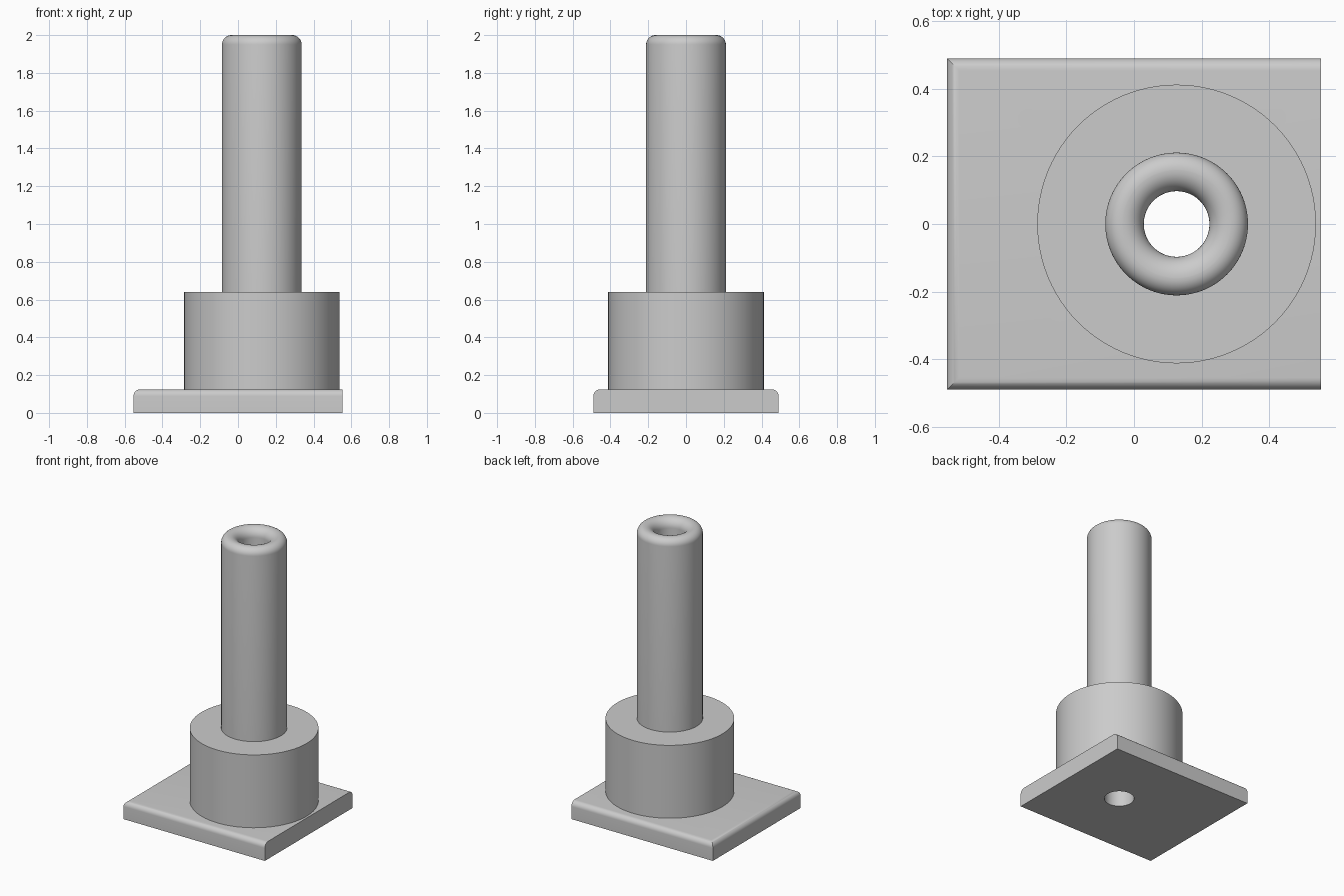
import bpy, bmesh, math

if "Cube" in bpy.data.objects:
    bpy.data.objects.remove(bpy.data.objects["Cube"])

AXIS_X = 0.126          # column centre line
BORE, TUBE, COLLAR = 0.097, 0.211, 0.412
PLATE_TOP, COLLAR_TOP, TOP = 0.125, 0.64, 2.0
SEGMENTS = 96

grey = bpy.data.materials.new("plain grey")
grey.diffuse_color = (0.6, 0.6, 0.6, 1)
grey.use_nodes = True
grey.node_tree.nodes["Principled BSDF"].inputs["Base Color"].default_value = grey.diffuse_color


def add_object(name, bm):
    bmesh.ops.recalc_face_normals(bm, faces=bm.faces)
    mesh = bpy.data.meshes.new(name)
    bm.to_mesh(mesh)
    bm.free()
    mesh.materials.append(grey)
    obj = bpy.data.objects.new(name, mesh)
    bpy.context.collection.objects.link(obj)
    return obj


def smooth(obj):
    bpy.ops.object.select_all(action='DESELECT')
    obj.select_set(True)
    bpy.context.view_layer.objects.active = obj
    bpy.ops.object.shade_smooth_by_angle(angle=math.radians(30))


def lathe(name, profile):
    """Spin (radius, height) points, listed outside to inside, about the column axis."""
    bm = bmesh.new()
    rings = []
    for r, z in profile:
        rings.append([bm.verts.new((AXIS_X + r * math.cos(a), r * math.sin(a), z))
                      for a in (2 * math.pi * i / SEGMENTS for i in range(SEGMENTS))])
    for low, high in zip(rings, rings[1:]):
        for i in range(SEGMENTS):
            j = (i + 1) % SEGMENTS
            bm.faces.new((low[i], low[j], high[j], high[i]))
    mesh = bpy.data.meshes.new(name)
    bm.to_mesh(mesh)
    bm.free()
    mesh.materials.append(grey)
    obj = bpy.data.objects.new(name, mesh)
    bpy.context.collection.objects.link(obj)
    smooth(obj)
    return obj


def arc(cx, cz, r, start, end, steps=10):
    angles = [math.radians(start + (end - start) * i / steps) for i in range(steps + 1)]
    return [(cx + r * math.cos(a), cz + r * math.sin(a)) for a in angles]


# Base plate: top edges rounded on three sides, right side left square
bm = bmesh.new()
bmesh.ops.create_cube(bm, size=1)
for v in bm.verts:
    v.co = (v.co.x * 1.106, v.co.y * 0.98, (v.co.z + 0.5) * PLATE_TOP)
rounded = [e for e in bm.edges
           if all(v.co.z > 0.1 for v in e.verts) and not all(v.co.x > 0 for v in e.verts)]
bmesh.ops.bevel(bm, geom=rounded, offset=0.036, segments=8, profile=0.5, affect='EDGES')
plate = add_object("base_plate", bm)

# Bore through the plate
bm = bmesh.new()
bmesh.ops.create_cone(bm, cap_ends=True, segments=SEGMENTS, radius1=BORE, radius2=BORE, depth=1)
for v in bm.verts:
    v.co.x += AXIS_X
cutter = add_object("bore_cutter", bm)
cut = plate.modifiers.new("bore", 'BOOLEAN')
cut.operation, cut.solver, cut.object = 'DIFFERENCE', 'EXACT', cutter
bpy.context.view_layer.objects.active = plate
bpy.ops.object.modifier_apply(modifier=cut.name)
bpy.data.objects.remove(cutter)
smooth(plate)

# Wide collar with a flat shoulder
lathe("collar", [(COLLAR, PLATE_TOP), (COLLAR, COLLAR_TOP), (TUBE, COLLAR_TOP)])

# Tall tube with a fully rounded rim, bore running down to the plate
outer_r, inner_r = 0.05, 0.062
rim = (arc(TUBE - outer_r, TOP - outer_r, outer_r, 0, 90)
       + arc(BORE + inner_r, TOP - inner_r, inner_r, 90, 180))
lathe("tube", [(TUBE, COLLAR_TOP)] + rim + [(BORE, PLATE_TOP)])
